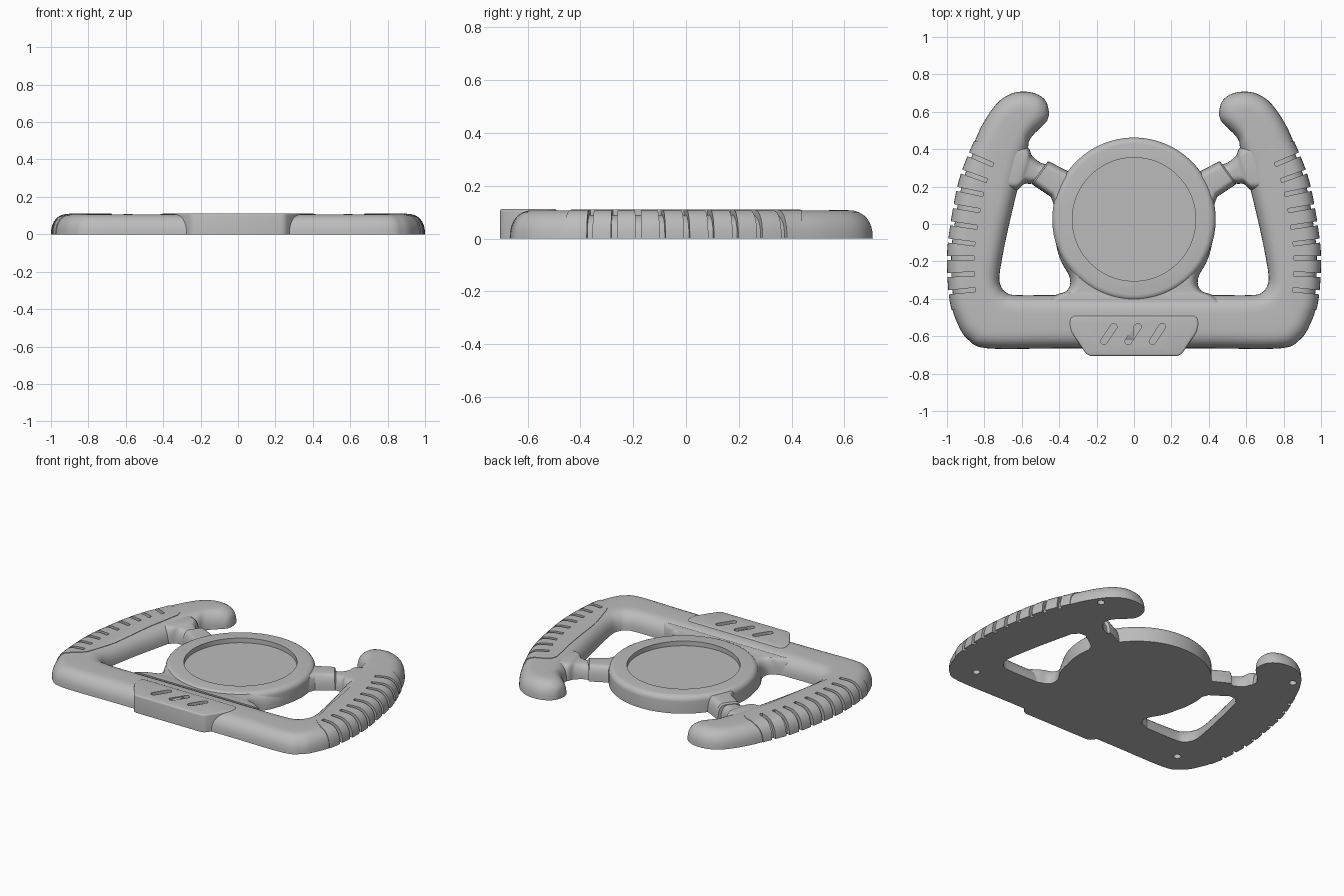
import bpy, bmesh, math
from mathutils import Vector, Matrix

cube = bpy.data.objects.get("Cube")
if cube:
    bpy.data.objects.remove(cube)

H = 0.107

grey = bpy.data.materials.new("plain grey")
grey.use_nodes = True
COL = (0.5, 0.5, 0.5, 1)
grey.diffuse_color = COL
grey.node_tree.nodes["Principled BSDF"].inputs["Base Color"].default_value = COL


def add_object(name, bm):
    bmesh.ops.recalc_face_normals(bm, faces=bm.faces)
    me = bpy.data.meshes.new(name)
    bm.to_mesh(me)
    bm.free()
    ob = bpy.data.objects.new(name, me)
    bpy.context.collection.objects.link(ob)
    return ob


def smooth_path(points, steps=6):
    """Catmull-Rom interpolation of a list of equal-length tuples."""
    pts = [Vector(p) for p in points]
    out = []
    for i in range(len(pts) - 1):
        a, b, c, d = pts[max(i - 1, 0)], pts[i], pts[i + 1], pts[min(i + 2, len(pts) - 1)]
        for s in range(steps):
            t = s / steps
            out.append((2 * b + (c - a) * t + (2 * a - 5 * b + 4 * c - d) * t * t
                        + (3 * b - a - 3 * c + d) * t ** 3) / 2)
    return out + [pts[-1]]


def section(outer, inner, height, radius):
    """Flat-bottomed cross-section with two rounded shoulders."""
    across = inner - outer
    r = min(radius, across.length / 2 * 0.98)
    n = across.normalized()
    arc = [(r * (1 - math.cos(t) ** 0.85), height * math.sin(t) ** 0.85)
           for t in (math.pi / 2 * k / 8 for k in range(8))] + [(r, height)]
    left = [(*(outer + n * d), z) for d, z in arc]
    right = [(*(inner - n * d), z) for d, z in reversed(arc)]
    return left + right


def loft(name, rows, radius=0.1, grow=0.0):
    bm = bmesh.new()
    loops = []
    for ox, oy, ix, iy, h in rows:
        o, i = Vector((ox, oy)), Vector((ix, iy))
        o -= (i - o).normalized() * grow
        loops.append([bm.verts.new(p) for p in section(o, i, h + grow * 0.75, radius)])
    for a, b in zip(loops, loops[1:]):
        for k in range(len(a)):
            j = (k + 1) % len(a)
            bm.faces.new((a[k], a[j], b[j], b[k]))
    bm.faces.new(loops[0])
    bm.faces.new(loops[-1])
    return add_object(name, bm)


def add_prism(bm, base, shift):
    face = bm.faces.new([bm.verts.new(p) for p in base])
    new = bmesh.ops.extrude_face_region(bm, geom=[face])["geom"]
    bmesh.ops.translate(bm, vec=shift, verts=[v for v in new if isinstance(v, bmesh.types.BMVert)])


def prism(name, outline, z0, z1):
    bm = bmesh.new()
    add_prism(bm, [(x, y, z0) for x, y in outline], (0, 0, z1 - z0))
    return add_object(name, bm)


def disc(bm, x, y, r, z0, z1, n):
    ring = [(x + r * math.cos(math.tau * k / n), y + r * math.sin(math.tau * k / n), z0) for k in range(n)]
    add_prism(bm, ring, (0, 0, z1 - z0))


def boolean(ob, cutter, op="DIFFERENCE"):
    m = ob.modifiers.new(op.title(), "BOOLEAN")
    m.operation, m.object, m.solver = op, cutter, "EXACT"


def finish(ob, mirror=False):
    """Bake modifiers, colour, and shade the part."""
    if mirror:
        m = ob.modifiers.new("Mirror", "MIRROR")
        m.use_mirror_merge = False
    dg = bpy.context.evaluated_depsgraph_get()
    me = bpy.data.meshes.new_from_object(ob.evaluated_get(dg))
    ob.modifiers.clear()
    ob.data = me
    me.materials.clear()
    me.materials.append(grey)
    bpy.ops.object.select_all(action="DESELECT")
    ob.select_set(True)
    bpy.context.view_layer.objects.active = ob
    bpy.ops.object.shade_smooth_by_angle(angle=math.radians(32))


# Rim: outer edge, inner edge and height from horn tip to bottom centre
rim_rows = smooth_path([
    (0.455, 0.605, 0.455, 0.580, 0.025), (0.472, 0.658, 0.468, 0.547, 0.07),
    (0.52, 0.695, 0.505, 0.51, 0.1), (0.59, 0.708, 0.54, 0.475, H),
    (0.66, 0.695, 0.562, 0.44, H), (0.73, 0.648, 0.567, 0.40, H),
    (0.80, 0.55, 0.578, 0.36, H), (0.853, 0.44, 0.59, 0.32, H),
    (0.932, 0.235, 0.617, 0.21, H), (0.982, -0.03, 0.674, -0.03, H),
    (0.996, -0.2, 0.708, -0.2, H), (0.982, -0.41, 0.72, -0.29, H),
    (0.94, -0.54, 0.71, -0.335, H), (0.885, -0.62, 0.685, -0.365, H),
    (0.78, -0.665, 0.63, -0.38, H), (0.4, -0.665, 0.4, -0.38, H),
    (0, -0.665, 0, -0.38, H)])
rim = loft("rim", rim_rows)
grip = loft("grips", rim_rows, grow=0.004)

# Grip panel outline
panel = prism("panel_cutter", [
    (0.86, 0.44), (0.797, 0.44), (0.72, 0.415), (0.685, 0.39), (0.674, 0.35), (0.717, 0.13),
    (0.76, -0.165), (0.80, -0.325), (0.815, -0.365), (0.84, -0.395), (0.90, -0.44),
    (0.973, -0.46), (1.2, -0.47), (1.2, 0.45)], -0.1, 0.3)

# Finger grooves wrapping over the grip shoulder
bm = bmesh.new()
arc = [(0.018 + 0.1 * (1 - math.cos(t) ** 0.85), 0.09 * math.sin(t) ** 0.85)
       for t in (math.pi / 2 * k / 8 for k in range(8))]
groove = arc + [(0.118, 0.09), (0.14, 0.09), (0.14, 0.15), (-0.05, 0.15), (-0.05, -0.05), (0.018, -0.05)]
side = [k for k, r in enumerate(rim_rows) if r[0] > 0.75 and r[1] > -0.5]
for g in range(9):
    y = -0.365 + 0.092 * g
    k = next(k for k in side if rim_rows[k + 1][1] <= y)
    a, b = Vector(rim_rows[k][:2]), Vector(rim_rows[k + 1][:2])
    p = a.lerp(b, (y - a.y) / (b.y - a.y))
    tan = (b - a).normalized()
    inward = Vector((tan.y, -tan.x))
    pts = [(*(p + inward * d - tan * 0.011), z) for d, z in groove]
    add_prism(bm, pts, (*(tan * 0.022), 0))
grooves = add_object("groove_cutter", bm)

# Screw holes in the flat back
bm = bmesh.new()
for x, y in ((0.73, 0.57), (0.765, -0.52)):
    disc(bm, x, y, 0.022, -0.05, 0.04, 12)
holes = add_object("hole_cutter", bm)

boolean(grip, panel, "INTERSECT")
boolean(grip, grooves)
boolean(rim, grooves)
boolean(rim, holes)
finish(grip, True)
finish(rim, True)

# Spokes: raised collar next to the hub, slim neck, flare into the rim
spoke = loft("spokes", smooth_path([
    (0.46, 0.318, 0.53, 0.215, 0.085), (0.50, 0.328, 0.56, 0.215, 0.085),
    (0.545, 0.365, 0.59, 0.212, 0.09), (0.57, 0.41, 0.63, 0.18, 0.1),
    (0.66, 0.44, 0.70, 0.18, 0.1)]), 0.05)
finish(spoke, True)
collar = loft("spoke_collars", [
    (0.32, 0.275, 0.42, 0.08, 0.097), (0.36, 0.285, 0.445, 0.145, 0.097),
    (0.452, 0.333, 0.542, 0.21, 0.097), (0.462, 0.333, 0.545, 0.218, 0.088)], 0.04)
finish(collar, True)

# Round hub with a shallow recess, and the web joining it to the bottom bar
bm = bmesh.new()
disc(bm, 0, 0.025, 0.33, 0.08, 0.3, 96)
recess = add_object("recess_cutter", bm)
bm = bmesh.new()
disc(bm, 0, 0.025, 0.437, 0, 0.11, 96)
top = [e for e in bm.edges if all(v.co.z > 0.1 for v in e.verts)]
bmesh.ops.bevel(bm, geom=top, offset=0.035, segments=5, profile=0.5, affect="EDGES")
hub = add_object("hub", bm)
web = loft("web", [(w, y, -w, y, 0.1) for w, y in smooth_path([
    (0.48, -0.42), (0.42, -0.38), (0.365, -0.36), (0.342, -0.325), (0.348, -0.275),
    (0.385, -0.21), (0.41, -0.14), (0.42, -0.08)], 4)], 0.06)
for ob in (hub, web):
    boolean(ob, recess)
    finish(ob)

# Front badge plate with three slanted slots
half = [(0.32, -0.49), (0.338, -0.503), (0.345, -0.53), (0.336, -0.575), (0.262, -0.685),
        (0.25, -0.698), (0.23, -0.705)]
plate = prism("front_plate", half + [(-x, y) for x, y in reversed(half)], 0, 0.112)
bm = bmesh.new()
bm.from_mesh(plate.data)
top = [e for e in bm.edges if all(v.co.z > 0.1 for v in e.verts)]
bmesh.ops.bevel(bm, geom=top, offset=0.009, segments=3, profile=0.5, affect="EDGES")
bm.to_mesh(plate.data)
bm.free()
bm = bmesh.new()
for cx in (-0.135, -0.005, 0.125):
    turn = Matrix.Rotation(math.radians(56), 3, "Z")
    cap = []
    for k in range(18):
        t = math.tau * (k + 0.5) / 18
        v = Vector((0.018 * math.cos(t) + math.copysign(0.046, math.cos(t)), 0.018 * math.sin(t), 0))
        cap.append(turn @ v + Vector((cx, -0.588, 0.095)))
    add_prism(bm, cap, (0, 0, 0.1))
slots = add_object("slot_cutter", bm)
# The slots also pass through the bar beneath the plate
for ob in (plate, rim):
    boolean(ob, slots)
    finish(ob)

for cutter in (panel, grooves, holes, recess, slots):
    bpy.data.objects.remove(cutter)
